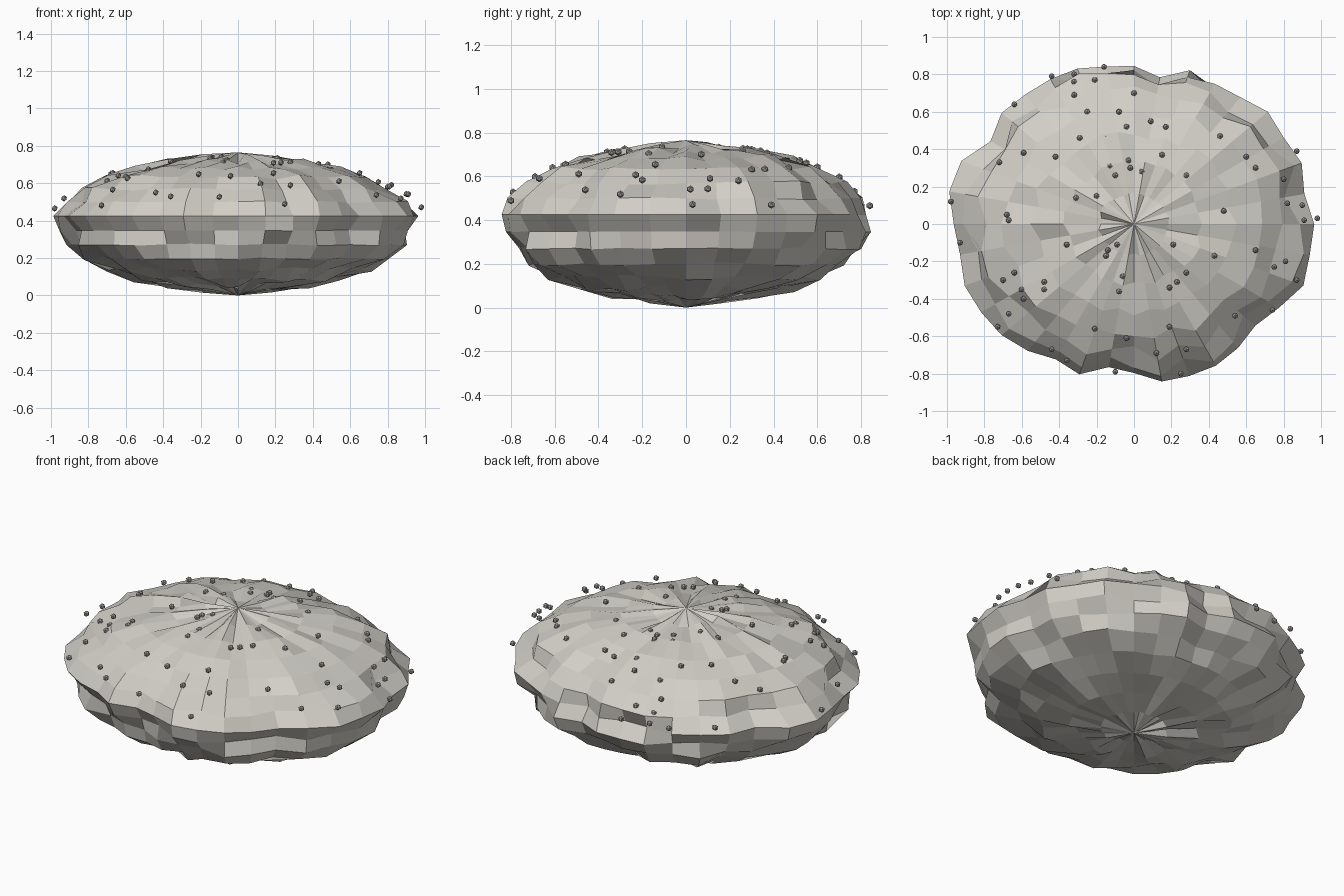
import bpy, bmesh, math, random
from mathutils import Matrix, Vector

random.seed(11)

cube = bpy.data.objects.get("Cube")
if cube:
    bpy.data.objects.remove(cube, do_unlink=True)

SEGMENTS = 36
BANDS = 15
HALF_HEIGHT = 0.38
MID_Z = 0.385


def make_material(name, colour):
    material = bpy.data.materials.new(name)
    material.use_nodes = True
    material.diffuse_color = (*colour, 1)
    shader = next(n for n in material.node_tree.nodes if n.type == "BSDF_PRINCIPLED")
    shader.inputs["Base Color"].default_value = (*colour, 1)
    shader.inputs["Roughness"].default_value = 0.9
    return material


def make_object(name, bm, material):
    mesh = bpy.data.meshes.new(name)
    bm.to_mesh(mesh)
    bm.free()
    mesh.materials.append(material)
    obj = bpy.data.objects.new(name, mesh)
    bpy.context.collection.objects.link(obj)
    return obj


stone = make_material("pale stone", (0.64, 0.62, 0.57))
grey_stone = make_material("grey pebble", (0.39, 0.38, 0.36))

# Ragged rim radius around the rock, in hundredths, one per segment
rim = [97, 93, 96, 93, 94, 89, 87, 88, 80, 85, 86, 89,
       90, 91, 93, 89, 99, 101, 97, 95, 97, 95, 93, 89,
       84, 86, 78, 80, 86, 87, 88, 87, 85, 90, 97, 96]


def rock_point(segment, latitude):
    """Flattened ellipsoid point, pushed in or out along its own radius."""
    angle = math.tau * segment / SEGMENTS
    smooth = 1 / math.hypot(math.cos(angle) / 0.935, math.sin(angle) / 0.84)
    ragged = rim[segment] / 100
    radius = smooth + (ragged - smooth) * math.cos(latitude) ** 4
    steepness = abs(latitude)
    if steepness < 0.2:
        # The widest ring is the upper one, except along the back
        widest = (latitude > 0) != (6 < segment < 12)
        rough = 1.0 if widest else random.uniform(0.91, 0.99)
    elif steepness < 1:
        rough = random.uniform(0.92, 1.025)
    else:
        rough = random.uniform(0.9, 1.0)
    flat = radius * math.cos(latitude) * rough
    height = HALF_HEIGHT * math.sin(latitude) * rough
    return Vector((flat * math.cos(angle), flat * math.sin(angle), MID_Z + height))


# Faceted rock body: rings of quads closed by a fan at each pole
bm = bmesh.new()
rings = []
for band in range(1, BANDS):
    latitude = -math.pi / 2 + math.pi * band / BANDS
    rings.append([bm.verts.new(rock_point(s, latitude)) for s in range(SEGMENTS)])
bottom = bm.verts.new((0, 0, 0))
top = bm.verts.new((0, 0, MID_Z + HALF_HEIGHT))
for s in range(SEGMENTS):
    n = (s + 1) % SEGMENTS
    for low, high in zip(rings, rings[1:]):
        bm.faces.new((low[s], low[n], high[n], high[s]))
    bm.faces.new((bottom, rings[0][n], rings[0][s]))
    bm.faces.new((top, rings[-1][s], rings[-1][n]))
make_object("rock_body", bm, stone)

# Pebbles scattered over the upper side, plan positions in hundredths
spots = [
    (-44, 79), (-16, 84), (-32, 80), (-32, 76), (-21, 77), (-64, 64), (-32, 69),
    (-25, 60), (0, 70), (-8, 60), (9, 55), (17, 52), (-4, 52), (-15, 47),
    (-29, 46), (-72, 33), (-59, 38), (-42, 36), (-13, 31), (-10, 26), (-3, 34),
    (4, 28), (15, 37), (-31, 14), (-20, 15), (-98, 12), (-93, -10), (-68, 5),
    (-67, 2), (-36, -11), (-14, -14), (-15, -17), (-9, -11), (46, 47), (60, 36),
    (28, 26), (48, 7), (65, 30), (80, 24), (87, 39), (82, 11), (90, 10),
    (98, 3), (21, -11), (43, -17), (65, -14), (81, -20), (75, -23), (87, -30),
    (28, -26), (23, -31), (19, -34), (-6, -28), (-8, -36), (-48, -31), (-48, -35),
    (-60, -35), (-64, -26), (-70, -30), (-67, -48), (-73, -55), (-44, -67),
    (-36, -73), (-21, -56), (-4, -61), (12, -69), (19, -55), (28, -67),
    (54, -49), (74, -46), (25, -80), (-10, -79), (91, 2), (-59, -40), (-2, 30),
]
bm = bmesh.new()
for px, py in spots:
    x, y = px / 100, py / 100
    rise = math.sqrt(max(0.05, 1 - (x / 1.01) ** 2 - (y / 0.865) ** 2))
    place = Matrix.Translation((x, y, MID_Z + 0.36 * rise))
    bmesh.ops.create_icosphere(bm, subdivisions=1, radius=0.017, matrix=place)
make_object("scattered_pebbles", bm, grey_stone)
